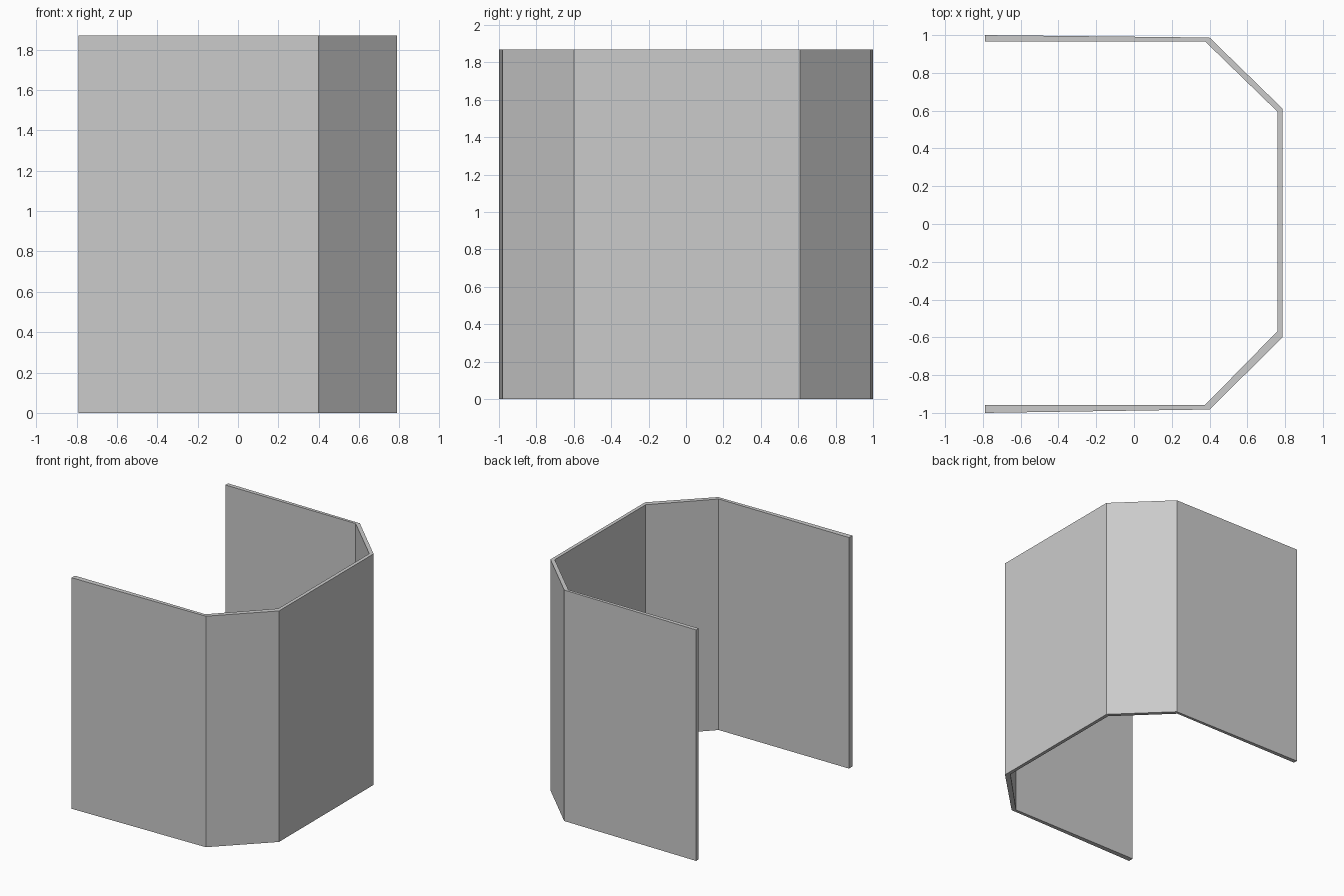
import bpy, bmesh

if "Cube" in bpy.data.objects:
    bpy.data.objects.remove(bpy.data.objects["Cube"])

HEIGHT = 1.87

# Wall footprint in plan: outer line, then the matching inner line
outer = [(-0.79, 1.0), (0.40, 0.987), (0.787, 0.61),
         (0.787, -0.60), (0.40, -0.982), (-0.79, -1.0)]
inner = [(-0.79, 0.966), (0.377, 0.966), (0.759, 0.595),
         (0.759, -0.568), (0.377, -0.957), (-0.79, -0.957)]

bm = bmesh.new()
out_v = [bm.verts.new((x, y, 0)) for x, y in outer]
in_v = [bm.verts.new((x, y, 0)) for x, y in inner]

# One footprint quad per wall panel, raised to full height
panels = [bm.faces.new((out_v[i], in_v[i], in_v[i + 1], out_v[i + 1]))
          for i in range(len(outer) - 1)]
raised = bmesh.ops.extrude_face_region(bm, geom=panels, use_keep_orig=True)
top = [g for g in raised["geom"] if isinstance(g, bmesh.types.BMVert)]
bmesh.ops.translate(bm, verts=top, vec=(0, 0, HEIGHT))
bmesh.ops.recalc_face_normals(bm, faces=bm.faces)

mesh = bpy.data.meshes.new("folded_wall")
bm.to_mesh(mesh)
bm.free()
wall = bpy.data.objects.new("folded_wall", mesh)
bpy.context.collection.objects.link(wall)
